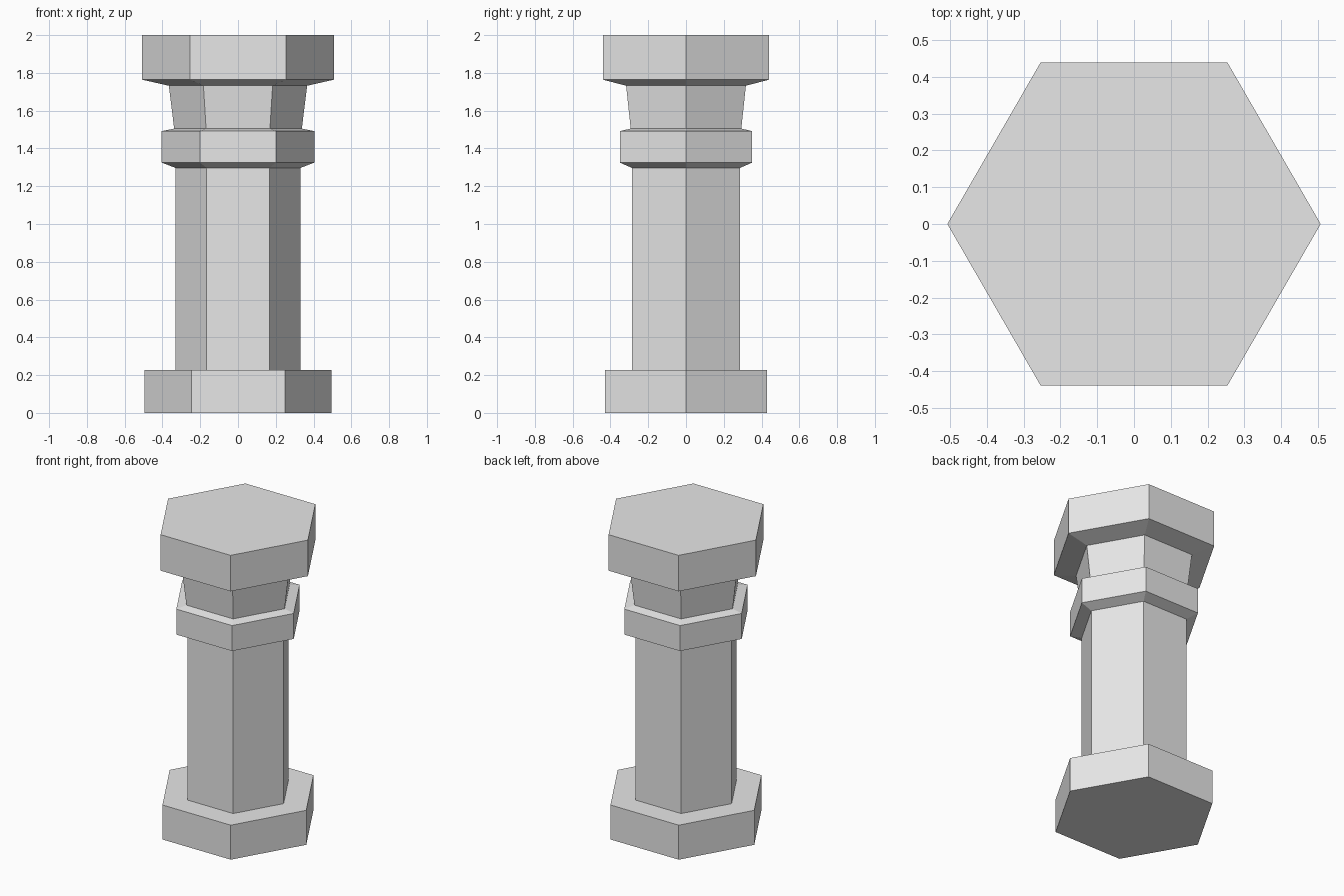
import bpy
import math

cube = bpy.data.objects.get("Cube")
if cube:
    bpy.data.objects.remove(cube, do_unlink=True)

# Single pale stone colour
stone = bpy.data.materials.new("pale_stone")
stone.use_nodes = True
colour = (0.8, 0.8, 0.8, 1.0)
stone.diffuse_color = colour
stone.node_tree.nodes["Principled BSDF"].inputs["Base Color"].default_value = colour

SIDES = 6


def hex_column(name, profile):
    """Sweep (radius, height) points around z into a closed six-sided solid."""
    verts = [(r * math.cos(math.tau * i / SIDES), r * math.sin(math.tau * i / SIDES), z)
             for r, z in profile for i in range(SIDES)]
    faces = [tuple(reversed(range(SIDES)))]
    for ring in range(len(profile) - 1):
        a, b = ring * SIDES, (ring + 1) * SIDES
        for i in range(SIDES):
            j = (i + 1) % SIDES
            faces.append((a + i, a + j, b + j, b + i))
    faces.append(tuple(range(len(verts) - SIDES, len(verts))))
    mesh = bpy.data.meshes.new(name)
    mesh.from_pydata(verts, [], faces)
    mesh.materials.append(stone)
    obj = bpy.data.objects.new(name, mesh)
    bpy.context.collection.objects.link(obj)
    return obj


# One continuous outline from the foot to the top slab
base = [(0.495, 0), (0.495, 0.226)]
shaft = [(0.331, 0.226), (0.331, 1.297)]
collar = [(0.404, 1.325), (0.404, 1.492)]
neck = [(0.338, 1.505), (0.366, 1.732)]
capital = [(0.507, 1.764), (0.507, 2)]

hex_column("hexagonal_pillar", base + shaft + collar + neck + capital)
